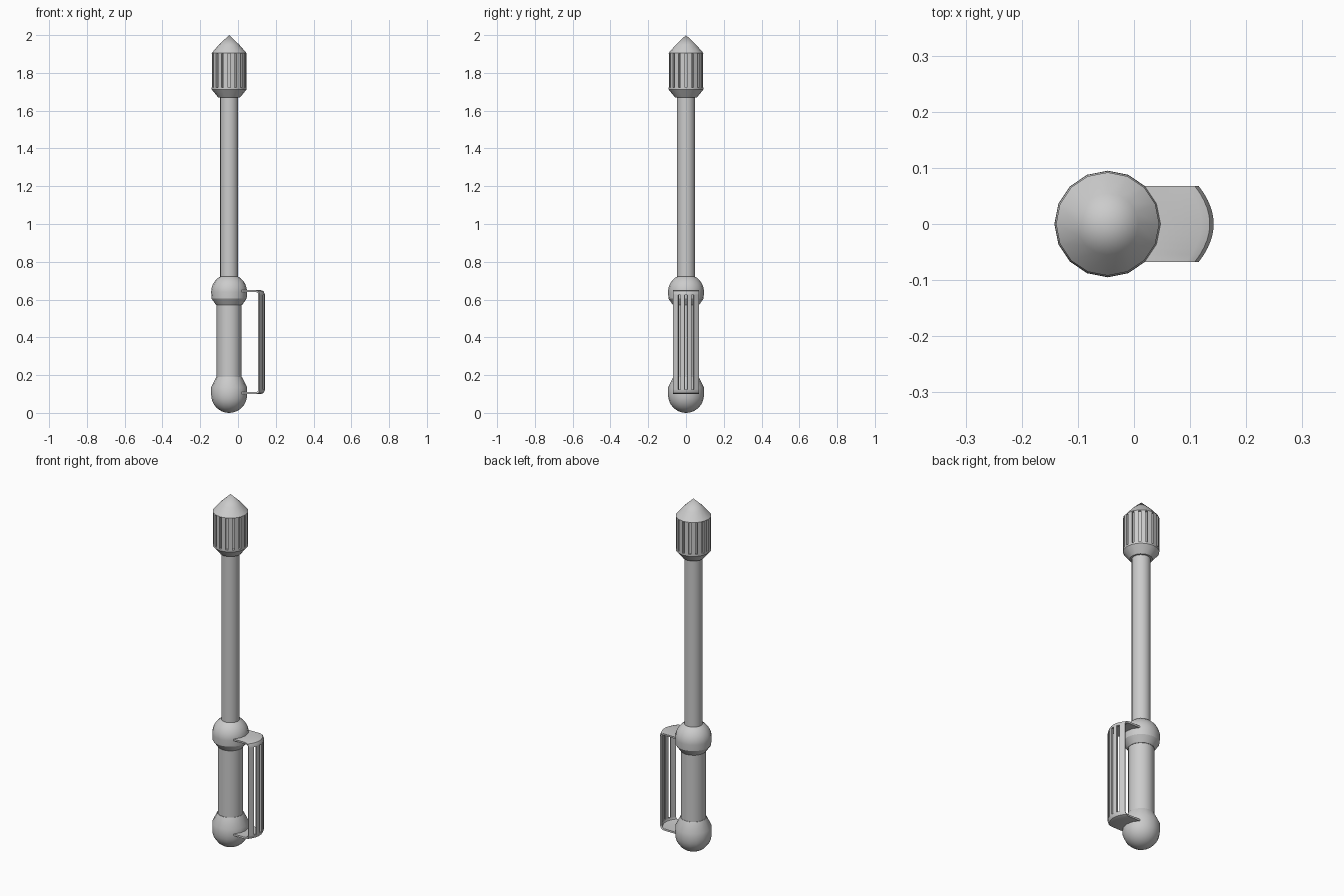
import bpy, bmesh
from math import sin, cos, pi, radians, sqrt

if "Cube" in bpy.data.objects:
    bpy.data.objects.remove(bpy.data.objects["Cube"])

AXIS = -0.047   # x position of the main axis
SIDES = 16


def finish(name, bm):
    bmesh.ops.remove_doubles(bm, verts=bm.verts, dist=1e-5)
    bmesh.ops.recalc_face_normals(bm, faces=bm.faces)
    mesh = bpy.data.meshes.new(name)
    bm.to_mesh(mesh)
    bm.free()
    obj = bpy.data.objects.new(name, mesh)
    bpy.context.collection.objects.link(obj)
    return obj


def smooth(obj):
    bpy.ops.object.select_all(action='DESELECT')
    obj.select_set(True)
    bpy.context.view_layer.objects.active = obj
    bpy.ops.object.shade_smooth_by_angle(angle=radians(30))


def lathe(name, profile):
    """Closed solid turned from (radius, z) points, bottom to top."""
    bm = bmesh.new()
    rings = [[bm.verts.new((AXIS + r * cos(2 * pi * i / SIDES), r * sin(2 * pi * i / SIDES), z))
              for i in range(SIDES)] for r, z in profile if r > 0]
    for a, b in zip(rings, rings[1:]):
        for i in range(SIDES):
            j = (i + 1) % SIDES
            bm.faces.new((a[i], a[j], b[j], b[i]))
    for ring, (r, z) in ((rings[0], profile[0]), (rings[-1], profile[-1])):
        if r > 0:
            bm.faces.new(ring)
        else:
            tip = bm.verts.new((AXIS, 0, z))
            for i in range(SIDES):
                bm.faces.new((ring[i], ring[(i + 1) % SIDES], tip))
    return finish(name, bm)


def arc(radius, zc, start, end, n=8):
    return [(radius * cos(radians(start + (end - start) * i / n)),
             zc + radius * sin(radians(start + (end - start) * i / n))) for i in range(n + 1)]


# pommel: round bottom, short band and a taper into the grip
pommel = [(0, 0)] + arc(0.095, 0.095, -90, 0)[1:] + [(0.095, 0.135), (0.068, 0.19)]
smooth(lathe("pommel", pommel))

# grip
smooth(lathe("grip", [(0.066, 0.17), (0.066, 0.59)]))

# collar: taper, band and dome up to the shaft
collar = [(0.068, 0.57), (0.093, 0.605)] + arc(0.095, 0.64, 0, 58) + [(0.045, 0.721)]
smooth(lathe("collar", collar))

# shaft
smooth(lathe("shaft", [(0.048, 0.70), (0.048, 1.69)]))

# head with a pointed tip
head = lathe("head", [(0.058, 1.67), (0.092, 1.712), (0.092, 1.905), (0.055, 1.948), (0, 2.0)])

# narrow upright grooves around the head
bm = bmesh.new()
for k in range(SIDES):
    a = 2 * pi * k / SIDES
    box = bmesh.ops.create_cube(bm, size=1)["verts"]
    for v in box:
        x, y = 0.092 + v.co.x * 0.028, v.co.y * 0.012
        v.co = (AXIS + x * cos(a) - y * sin(a), x * sin(a) + y * cos(a), 1.812 + v.co.z * 0.18)
cutter = finish("groove_cutter", bm)
cutter.hide_render = True
cutter.hide_set(True)
cut = head.modifiers.new("grooves", 'BOOLEAN')
cut.object = cutter
cut.operation = 'DIFFERENCE'
cut.solver = 'EXACT'
bpy.context.view_layer.objects.active = head
bpy.ops.object.modifier_apply(modifier=cut.name)
bpy.data.objects.remove(cutter)
smooth(head)

# hand guard: curved strip with two arms and three long slots
half = [0.007, 0.018, 0.0285, 0.0425, 0.055, 0.068]
ys = [-y for y in reversed(half)] + half
slots = (-0.0355, 0.0, 0.0355)
bm = bmesh.new()
columns = []
for y in ys:
    x = 0.142 - 0.027 * (y / 0.068) ** 2
    path = [(0.018, 0.10), (x - 0.022, 0.10), (x - 0.007, 0.105), (x, 0.12), (x, 0.125),
            (x, 0.625), (x, 0.63), (x - 0.007, 0.645), (x - 0.022, 0.65), (0.018, 0.65)]
    columns.append([bm.verts.new((px, y, pz)) for px, pz in path])
for i in range(len(ys) - 1):
    mid = (ys[i] + ys[i + 1]) / 2
    for j in range(9):
        if j == 4 and min(abs(mid - s) for s in slots) < 0.002:
            continue
        a, b = columns[i], columns[i + 1]
        bm.faces.new((a[j], b[j], b[j + 1], a[j + 1]))
guard = finish("hand_guard", bm)
# make the outside face +x so the thickness grows inward
if sum(p.normal.x * p.area for p in guard.data.polygons) < 0:
    guard.data.flip_normals()
thick = guard.modifiers.new("thickness", 'SOLIDIFY')
thick.thickness = 0.01
thick.offset = -1
bpy.context.view_layer.objects.active = guard
bpy.ops.object.modifier_apply(modifier=thick.name)
smooth(guard)
